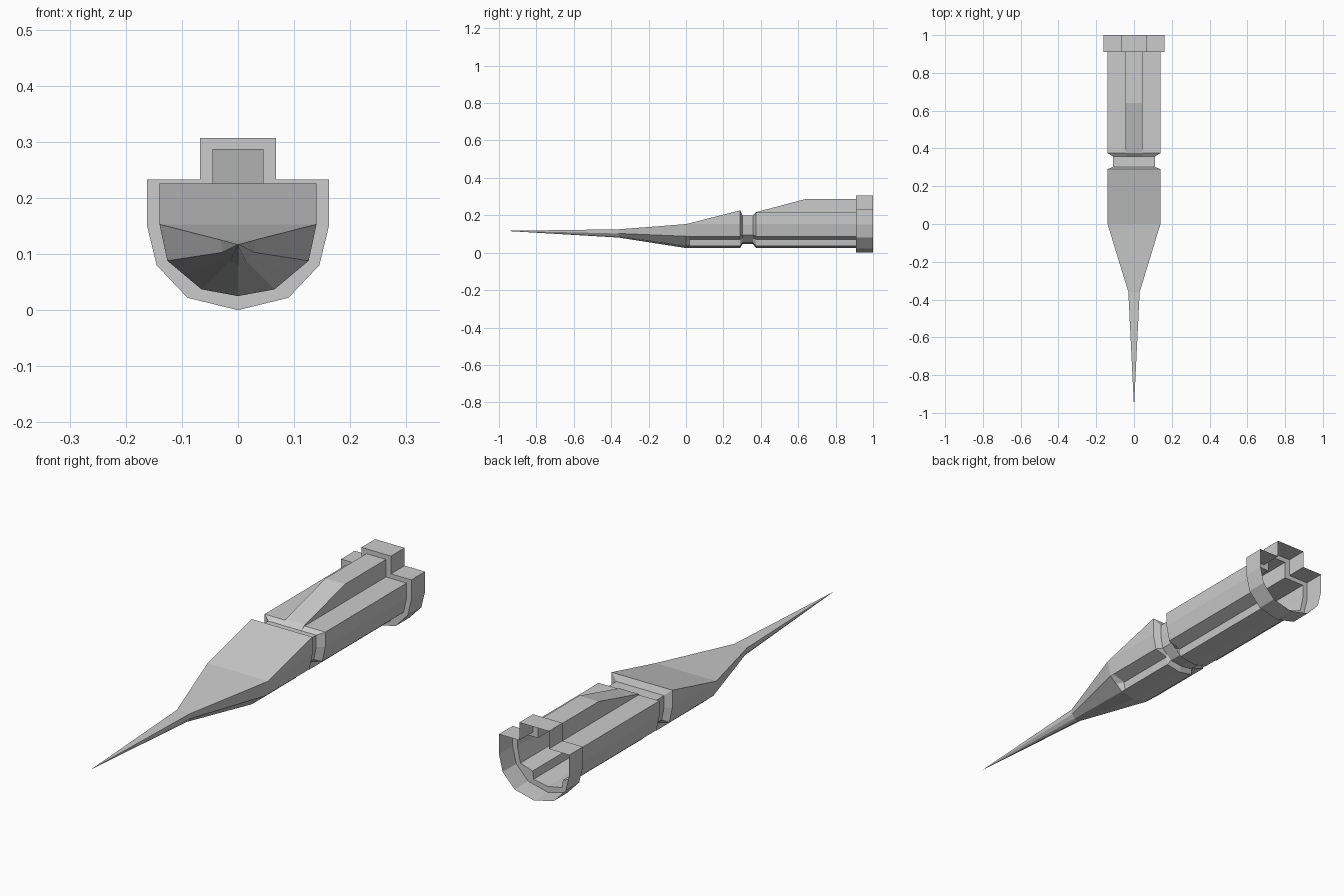
import bpy, bmesh

if "Cube" in bpy.data.objects:
    bpy.data.objects.remove(bpy.data.objects["Cube"])


def ring(half):
    # half outline from top to bottom centre, mirrored across x = 0
    return half + [(-x, z) for x, z in reversed(half[:-1])]


def loft(name, sections):
    bm = bmesh.new()
    rows = [[bm.verts.new((x, y, z)) for x, z in ring(half)] for y, half in sections]
    for a, b in zip(rows, rows[1:]):
        n = len(a)
        for i in range(n):
            j = (i + 1) % n
            bm.faces.new((a[i], b[i], b[j], a[j]))
    bmesh.ops.remove_doubles(bm, verts=bm.verts[:], dist=1e-5)
    bmesh.ops.dissolve_degenerate(bm, dist=1e-5, edges=bm.edges[:])
    me = bpy.data.meshes.new(name)
    bm.to_mesh(me)
    bm.free()
    ob = bpy.data.objects.new(name, me)
    bpy.context.collection.objects.link(ob)
    return ob


def body(top, ridge=None, groove=(0.07, 0.07)):
    # hull outline with optional raised ridge and a groove low on each side
    return [(0.045, ridge or top), (0.045, top), (0.14, top), (0.14, 0.153),
            (0.126, 0.088), groove, (0.065, 0.037), (0, 0.025)]


tip = [(0, 0.117)] * 8
nose = [(0.01, 0.125), (0.01, 0.125), (0.03, 0.125), (0.03, 0.125),
        (0.028, 0.103), (0.0215, 0.095), (0.015, 0.087), (0, 0.081)]
neck = [(0.04, 0.2), (0.04, 0.2), (0.11, 0.2), (0.11, 0.15),
        (0.1, 0.096), (0.0775, 0.0755), (0.055, 0.055), (0, 0.047)]
collar = [(0.068, 0.307), (0.068, 0.233), (0.162, 0.233), (0.162, 0.15),
          (0.145, 0.08), (0.1175, 0.051), (0.09, 0.022), (0, 0)]

# pointed front with grooved block behind it
loft("front_spike", [(-0.97, tip), (-0.36, nose),
                     (0, body(0.153, groove=(0.0955, 0.0625))),
                     (0.02, body(0.158)), (0.29, body(0.226)), (0.302, neck)])
# recessed band between front and rear
loft("neck", [(0.302, neck), (0.357, neck)])
# rear housing with ramped top ridge, hollow and open at the back
end = body(0.214, 0.287)
loft("rear_housing", [(0.357, neck), (0.375, body(0.214, 0.217)),
                      (0.64, end), (0.91, end)])
# stepped hollow collar
loft("rear_collar", [(0.91, end), (0.91, collar), (1.0, collar)])
